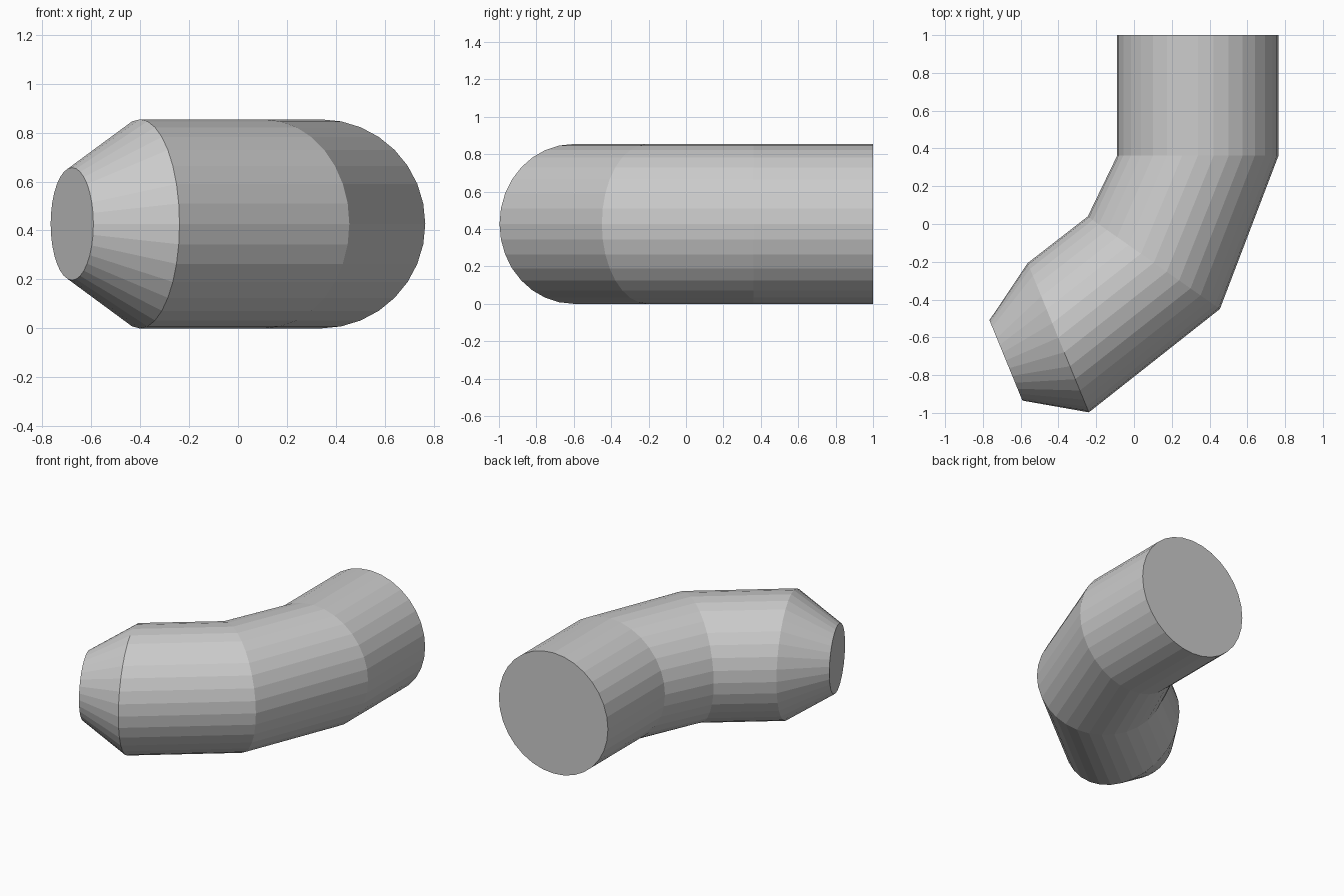
import bpy, bmesh
from math import sin, cos, pi, radians

if "Cube" in bpy.data.objects:
    bpy.data.objects.remove(bpy.data.objects["Cube"])

SIDES = 32
MID_Z = 0.427

# Cross-sections along the pipe: centre x, centre y, radius, turn about z (degrees)
SECTIONS = [
    (0.338, 1.0, 0.427, 0),         # open-end cap
    (0.338, 0.362, 0.427, 0),       # first bend
    (0.105, -0.205, 0.427, -35),    # second bend
    (-0.401, -0.602, 0.427, -67.7), # start of the taper
    (-0.678, -0.722, 0.23, -67.7),  # small end cap
]


def add_ring(bm, x, y, r, turn):
    """Upright circle of vertices, turned about the vertical axis."""
    t = radians(turn)
    ring = []
    for i in range(SIDES):
        a = 2 * pi * i / SIDES
        u = r * cos(a)
        ring.append(bm.verts.new((x + u * cos(t), y + u * sin(t), MID_Z + r * sin(a))))
    return ring


# Bent pipe: joined rings with a flat cap at each end
bm = bmesh.new()
rings = [add_ring(bm, *s) for s in SECTIONS]
for a, b in zip(rings, rings[1:]):
    for i in range(SIDES):
        j = (i + 1) % SIDES
        bm.faces.new((a[i], a[j], b[j], b[i]))
bm.faces.new(rings[0])
bm.faces.new(rings[-1])
bmesh.ops.recalc_face_normals(bm, faces=bm.faces[:])

mesh = bpy.data.meshes.new("bent_pipe")
bm.to_mesh(mesh)
bm.free()
pipe = bpy.data.objects.new("bent_pipe", mesh)
bpy.context.collection.objects.link(pipe)
